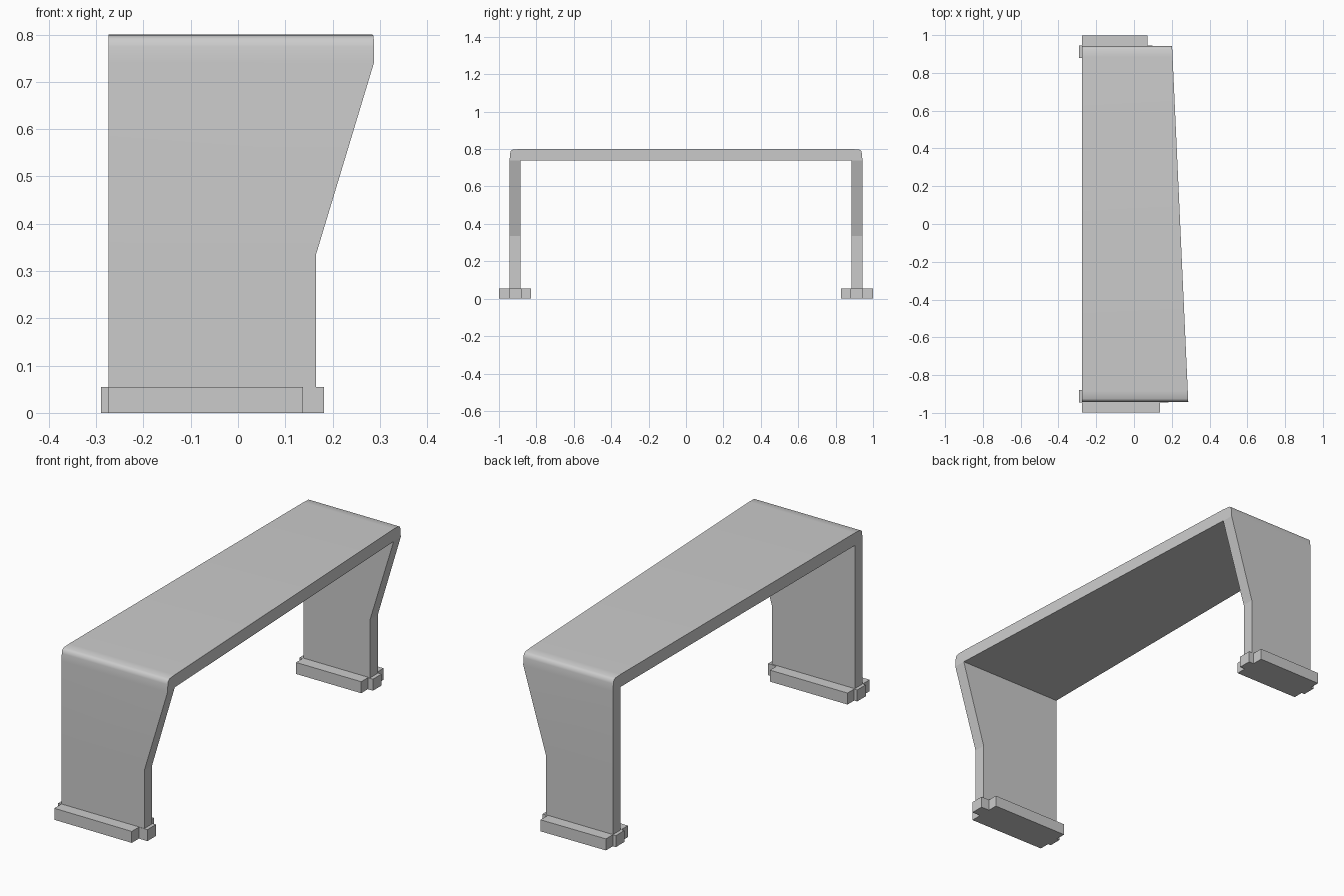
import bpy, bmesh

if "Cube" in bpy.data.objects:
    bpy.data.objects.remove(bpy.data.objects["Cube"])


def finish(bm, name):
    bmesh.ops.remove_doubles(bm, verts=bm.verts, dist=1e-5)
    bmesh.ops.recalc_face_normals(bm, faces=bm.faces)
    mesh = bpy.data.meshes.new(name)
    bm.to_mesh(mesh)
    bm.free()
    obj = bpy.data.objects.new(name, mesh)
    bpy.context.collection.objects.link(obj)
    return obj


LEFT = -0.274


def top_right(y):
    # slanted right edge of the table top
    return 0.2445 - 0.0455 * y


# One-piece folded shell: half profile of (outer y, outer z, inner y, inner z)
half = [(0.943, 0.03, 0.885, 0.03), (0.943, 0.335, 0.885, 0.335),
        (0.943, 0.74, 0.885, 0.74), (0.941, 0.775, 0.885, 0.74),
        (0.937, 0.791, 0.885, 0.74), (0.925, 0.798, 0.885, 0.74),
        (0.885, 0.80, 0.885, 0.74)]
sections = []
for side, foot_x in ((-1, 0.165), (1, 0.08)):
    part = [(side * oy, oz, side * iy, iz, foot_x if oz < 0.5 else None)
            for oy, oz, iy, iz in half]
    sections += part if side < 0 else part[::-1]

bm = bmesh.new()
rings = []
for oy, oz, iy, iz, x in sections:
    xo = top_right(oy) if x is None else x
    xi = top_right(iy) if x is None else x
    rings.append([bm.verts.new(p) for p in (
        (LEFT, oy, oz), (xo, oy, oz), (xi, iy, iz), (LEFT, iy, iz))])
for a, b in zip(rings, rings[1:]):
    for i in range(4):
        j = (i + 1) % 4
        f = bm.faces.new((a[i], a[j], b[j], b[i]))
        f.smooth = i == 0
bm.faces.new(rings[0])
bm.faces.new(rings[-1])
finish(bm, "folded_top_and_legs")


# Cross-shaped foot blocks around each leg base
def foot(name, side, plate_x, tab_x):
    outline = [(LEFT, 0.83), (plate_x, 0.83), (plate_x, 0.88), (tab_x, 0.88),
               (tab_x, 0.945), (plate_x, 0.945), (plate_x, 0.999),
               (LEFT, 0.997), (LEFT, 0.945), (-0.29, 0.945),
               (-0.29, 0.88), (LEFT, 0.88)]
    bm = bmesh.new()
    face = bm.faces.new([bm.verts.new((x, side * y, 0)) for x, y in outline])
    ext = bmesh.ops.extrude_face_region(bm, geom=[face], use_keep_orig=True)
    for v in ext["geom"]:
        if isinstance(v, bmesh.types.BMVert):
            v.co.z = 0.055
    finish(bm, name)


foot("front_foot", -1, 0.137, 0.182)
foot("back_foot", 1, 0.071, 0.098)
